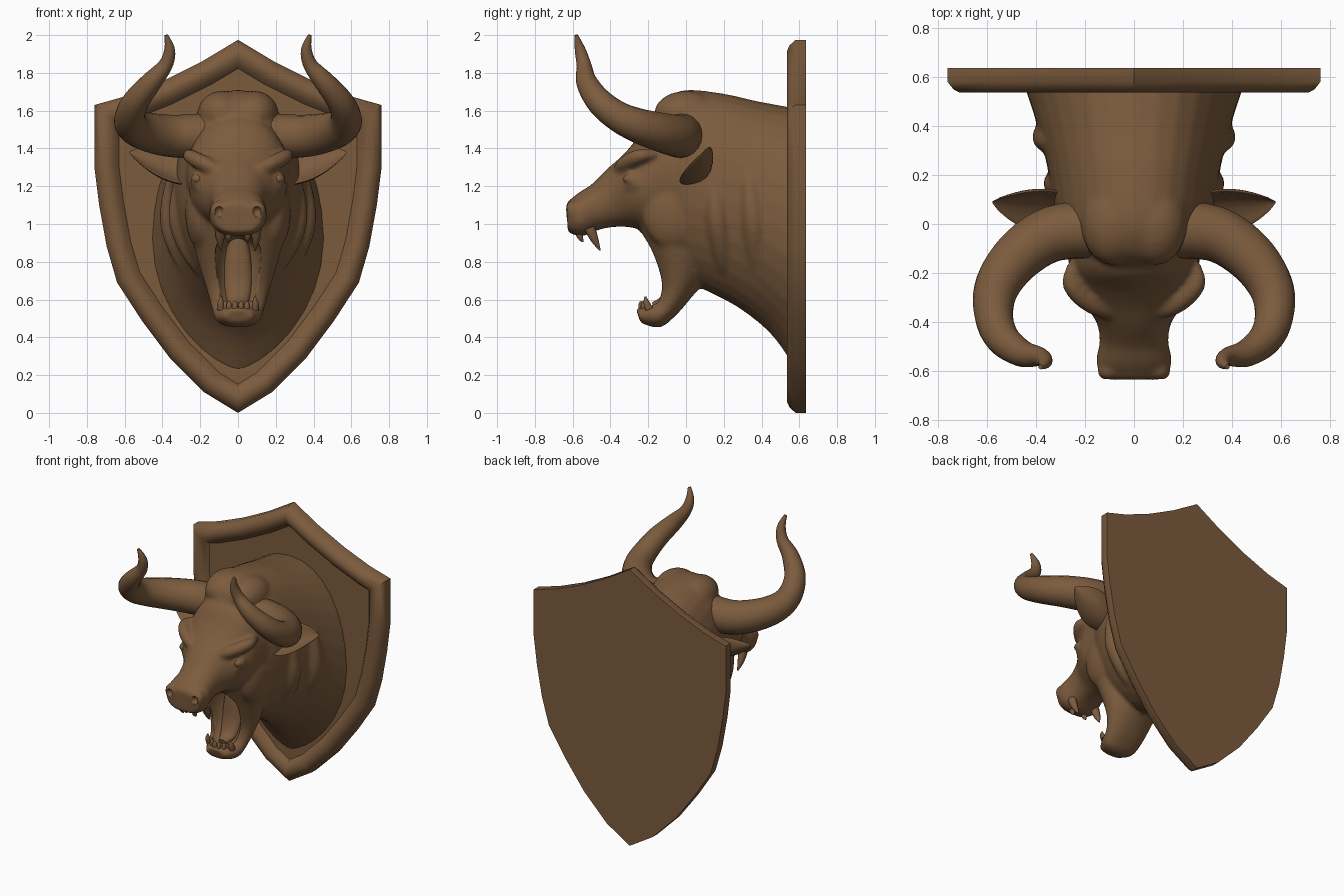
import bpy, bmesh, math
from mathutils import Vector, Matrix

brown = bpy.data.materials.new("carved_brown")
brown.diffuse_color = (0.2, 0.105, 0.047, 1)


def spline(pts, n=4):
    """Smooth (Catmull-Rom) interpolation of tuples of any length."""
    out = []
    for i in range(len(pts) - 1):
        a, b, c, d = pts[max(i - 1, 0)], pts[i], pts[i + 1], pts[min(i + 2, len(pts) - 1)]
        for k in range(n):
            t = k / n
            out.append(tuple(0.5 * (2 * q + (r - p) * t + (2 * p - 5 * q + 4 * r - s) * t * t
                       + (3 * q - p - 3 * r + s) * t ** 3) for p, q, r, s in zip(a, b, c, d)))
    return out + [tuple(pts[-1])]


def skin(bm, rings):
    vs = [[bm.verts.new(p) for p in r] for r in rings]
    n = len(vs[0])
    faces = [bm.faces.new((a[j], a[(j + 1) % n], b[(j + 1) % n], b[j]))
             for a, b in zip(vs, vs[1:]) for j in range(n)]
    faces += [bm.faces.new(vs[0]), bm.faces.new(vs[-1])]
    bmesh.ops.recalc_face_normals(bm, faces=faces)


def loft(bm, secs, n=32):
    """Sections: y,z of upper end, y,z of lower end, half width, lower taper."""
    rings = []
    for yt, zt, yb, zb, w, p in spline(secs):
        ring = []
        for k in range(n):
            a = 2 * math.pi * k / n
            c, s = math.cos(a), math.sin(a)
            m = (1 + s) / 2
            e = p if s < 0 else 0.9
            ring.append((w * math.copysign(abs(c) ** e, c), yb + (yt - yb) * m, zb + (zt - zb) * m))
        rings.append(ring)
    skin(bm, rings)


def tube(bm, pts, n=16, steps=5):
    """Round tube through (x, y, z, radius) points."""
    pts = spline(pts, steps)
    P = [Vector(p[:3]) for p in pts]
    nrm, rings = Vector((0.31, 0.52, 0.8)), []
    for i, p in enumerate(P):
        t = (P[min(i + 1, len(P) - 1)] - P[max(i - 1, 0)]).normalized()
        nrm = (nrm - t * nrm.dot(t)).normalized()
        side = t.cross(nrm)
        rings.append([p + pts[i][3] * (nrm * math.cos(2 * math.pi * k / n)
                      + side * math.sin(2 * math.pi * k / n)) for k in range(n)])
    skin(bm, rings)


def ball(bm, loc, size):
    bmesh.ops.create_uvsphere(bm, u_segments=20, v_segments=12, radius=1,
                              matrix=Matrix.Translation(loc) @ Matrix.Diagonal((*size, 1)))


def both(pts):
    """The point list and its mirror image."""
    return [[(s * p[0], *p[1:]) for p in pts] for s in (1, -1)]


def finish(name, bm, angle=50):
    me = bpy.data.meshes.new(name)
    bm.to_mesh(me)
    bm.free()
    ob = bpy.data.objects.new(name, me)
    bpy.context.collection.objects.link(ob)
    me.materials.append(brown)
    bpy.ops.object.select_all(action='DESELECT')
    ob.select_set(True)
    bpy.context.view_layer.objects.active = ob
    bpy.ops.object.shade_smooth_by_angle(angle=math.radians(angle))
    return ob


# shield plaque: outline, chamfered rim, sloping down to a sunken panel
half = [(0.2, 1.855), (0.4, 1.755), (0.6, 1.675), (0.76, 1.63), (0.76, 1.3), (0.735, 1.1), (0.695, 0.88),
        (0.64, 0.69), (0.51, 0.49), (0.36, 0.29), (0.18, 0.11)]
outline = [(0, 1.975)] + half + [(0, 0.0)] + [(-x, z) for x, z in reversed(half)]
bm = bmesh.new()
skin(bm, [[(x, y, z) for x, z in outline] for y in (0.635, 0.58)])
bm.faces.ensure_lookup_table()
front = min(bm.faces, key=lambda f: f.calc_center_median().y)
for thick, depth in ((0.025, 0.032), (0.025, 0.013), (0.025, 0.0), (0.03, -0.015), (0.025, -0.03)):
    bmesh.ops.inset_region(bm, faces=[front], thickness=thick, depth=depth, use_even_offset=True)
finish("shield_plaque", bm, 42)

# head and neck masses, fused by a voxel remesh
bm = bmesh.new()
loft(bm, [(0.6, 1.61, 0.6, 0.2, 0.46, 1.4), (0.38, 1.65, 0.46, 0.405, 0.40, 1.3),
          (0.2, 1.69, 0.28, 0.555, 0.355, 1.15), (0.0, 1.71, 0.08, 0.66, 0.32, 1.1),
          (-0.12, 1.66, -0.02, 0.72, 0.27, 1.1), (-0.17, 1.58, -0.08, 0.82, 0.2, 1)])
loft(bm, [(0.0, 1.6, 0.05, 0.9, 0.29, 1), (-0.18, 1.56, -0.08, 0.95, 0.27, 1),
          (-0.27, 1.44, -0.18, 0.95, 0.255, 1), (-0.34, 1.36, -0.28, 0.98, 0.215, 0.9),
          (-0.42, 1.29, -0.37, 0.985, 0.155, 0.8), (-0.5, 1.21, -0.46, 0.97, 0.14, 0.7),
          (-0.57, 1.165, -0.55, 0.935, 0.155, 0.7), (-0.635, 1.11, -0.625, 0.955, 0.125, 0.7)])
loft(bm, [(-0.28, 1.05, 0.1, 0.85, 0.25, 1), (-0.2, 0.86, 0.09, 0.7, 0.205, 1),
          (-0.145, 0.7, 0.02, 0.6, 0.165, 0.9), (-0.155, 0.6, -0.06, 0.51, 0.14, 0.8),
          (-0.2, 0.575, -0.14, 0.452, 0.125, 0.8), (-0.265, 0.55, -0.24, 0.475, 0.08, 0.8)])
for s in (1, -1):
    ball(bm, (s * 0.085, -0.0, 1.585), (0.13, 0.17, 0.12))       # poll lumps
    ball(bm, (s * 0.19, -0.06, 1.06), (0.09, 0.17, 0.2))         # cheeks
    ball(bm, (s * 0.205, -0.285, 1.235), (0.05, 0.045, 0.04))    # eye sockets
    ball(bm, (s * 0.1, -0.6, 1.07), (0.05, 0.04, 0.055))         # nostril wings
for brow in both([(0.05, -0.37, 1.26, 0.015), (0.1, -0.36, 1.285, 0.028), (0.18, -0.32, 1.32, 0.042),
                  (0.255, -0.245, 1.36, 0.038), (0.25, -0.16, 1.37, 0.02)]):
    tube(bm, brow)
for lid in both([(0.15, -0.345, 1.2, 0.012), (0.205, -0.31, 1.19, 0.018), (0.25, -0.25, 1.21, 0.012)]):
    tube(bm, lid)
# loose neck folds, mostly sunk in
for fold in both([(0.25, 0.12, 1.35, 0.03), (0.295, 0.15, 1.2, 0.05), (0.305, 0.17, 1.0, 0.06),
                  (0.215, 0.2, 0.8, 0.05), (0.08, 0.23, 0.68, 0.03)]) \
        + both([(0.3, 0.33, 1.32, 0.03), (0.34, 0.34, 1.2, 0.05), (0.35, 0.36, 0.98, 0.06),
                (0.24, 0.38, 0.74, 0.05), (0.08, 0.4, 0.56, 0.03)]):
    tube(bm, fold)
head = finish("bull_head", bm)

# cutter: mouth cavity and nostril holes
bm = bmesh.new()
loft(bm, [(-0.42, 0.93, -0.16, 0.96, 0.07, 1), (-0.4, 0.86, -0.03, 0.88, 0.12, 1),
          (-0.35, 0.7, -0.04, 0.7, 0.12, 1), (-0.235, 0.6, -0.09, 0.6, 0.095, 1),
          (-0.215, 0.55, -0.13, 0.55, 0.06, 1)])
for s in (1, -1):
    ball(bm, (s * 0.1, -0.645, 1.065), (0.026, 0.035, 0.03))
cutter = finish("mouth_cutter", bm)
cutter.hide_render = True

m = head.modifiers.new("fuse", 'REMESH')
m.mode, m.voxel_size, m.use_smooth_shade = 'VOXEL', 0.013, True
m = head.modifiers.new("soften", 'SMOOTH')
m.factor, m.iterations = 0.5, 9
m = head.modifiers.new("mouth", 'BOOLEAN')
m.operation, m.object, m.solver = 'DIFFERENCE', cutter, 'EXACT'

# horns
bm = bmesh.new()
for horn in both([(0.13, -0.02, 1.47, 0.12), (0.33, -0.04, 1.465, 0.113), (0.47, -0.13, 1.485, 0.104),
                  (0.555, -0.25, 1.52, 0.092), (0.572, -0.36, 1.57, 0.08), (0.54, -0.46, 1.65, 0.07),
                  (0.46, -0.525, 1.75, 0.056), (0.385, -0.54, 1.84, 0.039),
                  (0.362, -0.56, 1.92, 0.029), (0.38, -0.582, 2.0, 0.01)]):
    tube(bm, horn, 20)
finish("horns", bm)

# ears: cupped leaves
bm = bmesh.new()
for s in (1, -1):
    rings = []
    for i in range(13):
        t = i / 12
        c = Vector((0.24, 0.06, 1.245)).lerp(Vector((0.575, 0.09, 1.38)), t)
        w = 0.01 + 0.105 * math.sin(math.pi * (0.2 + 0.8 * t)) ** 0.9 if t < 1 else 0.006
        ring = []
        for k in range(20):
            a = 2 * math.pi * k / 20
            u, v = math.cos(a), math.sin(a)
            cup = (1 - u * u) * 0.55 * w
            p = c + Vector((-0.2, 0.72, 0.66)) * (u * w) + Vector((0.1, 0.75, -0.62)) * (v * 0.18 * w + cup - 0.25 * w)
            ring.append((s * p.x, p.y, p.z))
        rings.append(ring)
    skin(bm, rings)
finish("ears", bm)

# eyes
bm = bmesh.new()
for s in (1, -1):
    ball(bm, (s * 0.213, -0.3, 1.238), (0.032, 0.032, 0.027))
finish("eyes", bm)

# tongue
bm = bmesh.new()
loft(bm, [(-0.08, 0.94, 0.0, 0.92, 0.05, 1), (-0.09, 0.82, 0.0, 0.8, 0.07, 1),
          (-0.1, 0.7, -0.02, 0.68, 0.075, 1), (-0.13, 0.62, -0.08, 0.57, 0.06, 1),
          (-0.18, 0.585, -0.17, 0.55, 0.03, 1)])
finish("tongue", bm)

# teeth: upper fangs and lower row
bm = bmesh.new()
for t in both([(0.095, -0.51, 0.98, 0.03), (0.095, -0.485, 0.92, 0.022), (0.09, -0.455, 0.86, 0.004)]) \
        + both([(0.05, -0.57, 0.97, 0.022), (0.05, -0.56, 0.93, 0.016), (0.05, -0.545, 0.905, 0.004)]):
    tube(bm, t, 10, 3)
for i in range(6):
    a = math.radians(-60 + 120 * i / 5)
    ball(bm, (0.08 * math.sin(a), -0.165 - 0.075 * math.cos(a), 0.562), (0.015, 0.014, 0.03))
for t in both([(0.09, -0.195, 0.55, 0.022), (0.092, -0.21, 0.585, 0.016), (0.088, -0.215, 0.615, 0.005)]):
    tube(bm, t, 10, 3)
finish("teeth", bm)
